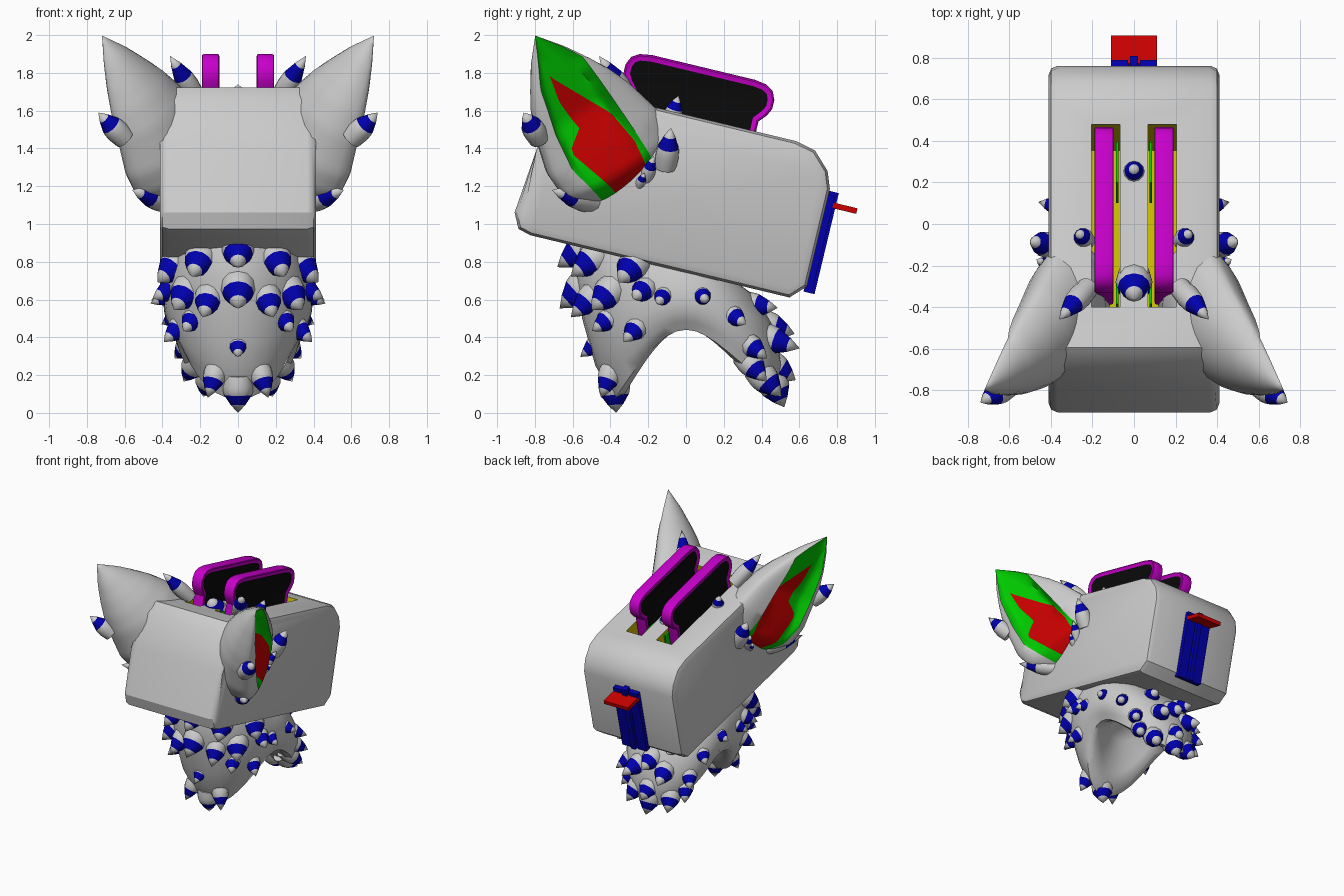
import bpy, bmesh, math
from mathutils import Vector, Matrix

cube = bpy.data.objects.get("Cube")
if cube:
    bpy.data.objects.remove(cube, do_unlink=True)


def material(name, rgb):
    m = bpy.data.materials.new(name)
    m.use_nodes = True
    m.diffuse_color = (*rgb, 1)
    m.node_tree.nodes["Principled BSDF"].inputs["Base Color"].default_value = (*rgb, 1)
    return m


GREY = material("light grey", (0.6, 0.6, 0.6))
BLUE = material("deep blue", (0, 0, 0.42))
RED = material("red", (0.6, 0, 0))
GREEN = material("green", (0, 0.6, 0))
MAGENTA = material("magenta", (0.58, 0, 0.6))
BLACK = material("black", (0.003, 0.003, 0.003))
YELLOW = material("yellow", (0.6, 0.5, 0))

TILT = Matrix.Rotation(math.radians(-13.5), 4, 'X')


def smooth(ob, angle):
    bpy.ops.object.select_all(action='DESELECT')
    ob.select_set(True)
    bpy.context.view_layer.objects.active = ob
    bpy.ops.object.shade_smooth_by_angle(angle=math.radians(angle))


def finish(name, bm, mats, angle=35):
    bmesh.ops.remove_doubles(bm, verts=bm.verts, dist=1e-5)
    bmesh.ops.recalc_face_normals(bm, faces=bm.faces)
    mesh = bpy.data.meshes.new(name)
    bm.to_mesh(mesh)
    bm.free()
    for m in mats:
        mesh.materials.append(m)
    ob = bpy.data.objects.new(name, mesh)
    bpy.context.collection.objects.link(ob)
    if angle:
        smooth(ob, angle)
    return ob


def interp(knots, s):
    for (a, va), (b, vb) in zip(knots, knots[1:]):
        if s <= b:
            return va + (vb - va) * max(0, (s - a) / (b - a))
    return knots[-1][1]


def loft(bm, rings, mat=lambda i, k: 0):
    """Skin a stack of closed rings and cap both ends."""
    vs = [[bm.verts.new(p) for p in ring] for ring in rings]
    n = len(vs[0])
    for i in range(len(vs) - 1):
        for k in range(n):
            j = (k + 1) % n
            f = bm.faces.new((vs[i][k], vs[i][j], vs[i + 1][j], vs[i + 1][k]))
            f.material_index = mat(i, k)
    bm.faces.new(vs[0])
    bm.faces.new(vs[-1])


def slab(bm, profile, x0, x1):
    """Extrude a (y, z) profile across x."""
    loft(bm, [[(x, y, z) for y, z in profile] for x in (x0, x1)])


def box(bm, x0, x1, y0, y1, z0, z1):
    slab(bm, [(y0, z0), (y1, z0), (y1, z1), (y0, z1)], x0, x1)


# Toaster body: chamfered profile, bevelled side edges, tilted nose up
body_profile = [(-1.13, 0.82), (-1.09, 0.74), (-1.02, 0.722), (0.39, 0.722), (0.466, 0.8),
                (0.464, 1.33), (0.43, 1.42), (0.34, 1.51), (0.23, 1.535), (-0.98, 1.535),
                (-1.05, 1.45), (-1.095, 1.17)]
bm = bmesh.new()
slab(bm, body_profile, -0.412, 0.412)
rim = [e for e in bm.edges if abs(e.verts[0].co.x - e.verts[1].co.x) < 0.01]
bmesh.ops.bevel(bm, geom=rim, offset=0.045, segments=2, profile=0.5, affect='EDGES')
body = finish("toaster_body", bm, [GREY, YELLOW], None)

# Bread slots cut through the top
bm = bmesh.new()
for x0, x1 in ((-0.205, -0.067), (0.067, 0.205)):
    box(bm, x0, x1, -0.78, 0.125, 1.0, 1.8)
cutter = finish("slot_cutter", bm, [YELLOW], None)
cutter.hide_render = True
cut = body.modifiers.new("slots", 'BOOLEAN')
cut.operation, cut.solver, cut.object = 'DIFFERENCE', 'EXACT', cutter
bpy.context.view_layer.objects.active = body
bpy.ops.object.modifier_apply(modifier=cut.name)
bpy.data.objects.remove(cutter, do_unlink=True)
for f in body.data.polygons:
    c = f.center
    f.material_index = int(0.05 < abs(c.x) < 0.21 and -0.8 < c.y < 0.13 and 0.9 < c.z < 1.52)
smooth(body, 30)
body.matrix_world = TILT

# Toast slices with a crust rim and dark inset faces
half = [(0.35, 1.2), (0.35, 1.59), (0.385, 1.63), (0.405, 1.67), (0.405, 1.72),
        (0.385, 1.765), (0.345, 1.79), (0.28, 1.8)]
toast_profile = [(-0.337 + y, z) for y, z in half] + [(-0.337 - y, z) for y, z in reversed(half)]
for side, sx in (("left", 1), ("right", -1)):
    bm = bmesh.new()
    slab(bm, toast_profile, sx * 0.145 - 0.046, sx * 0.145 + 0.046)
    bmesh.ops.recalc_face_normals(bm, faces=bm.faces)
    rims = [e for f in bm.faces if abs(f.normal.x) > 0.9 for e in f.edges]
    bmesh.ops.bevel(bm, geom=rims, offset=0.01, segments=2, profile=0.5, affect='EDGES')
    faces = [f for f in bm.faces if len(f.verts) > 8]
    bmesh.ops.inset_individual(bm, faces=faces, thickness=0.025, depth=-0.008)
    for f in faces:
        f.material_index = 1
    finish("toast_" + side, bm, [MAGENTA, BLACK]).matrix_world = TILT

# Wire guides inside the slots
bm = bmesh.new()
for sx in (-1, 1):
    for y0, y1 in ((-0.76, -0.66), (-0.16, 0.04)):
        box(bm, sx * 0.08 - 0.006, sx * 0.08 + 0.006, y0, y1, 1.1, 1.52)
finish("slot_guides", bm, [GREEN], None).matrix_world = TILT

# Lever track and lever on the back
bm = bmesh.new()
for x0, x1, y1, z1 in ((-0.11, -0.03, 0.5, 1.3), (0.03, 0.11, 0.5, 1.3),
                       (-0.11, 0.11, 0.475, 1.3), (-0.02, 0.02, 0.515, 1.32)):
    box(bm, x0, x1, 0.455, y1, 0.77, z1)
finish("lever_track", bm, [BLUE], None).matrix_world = TILT
bm = bmesh.new()
box(bm, -0.11, 0.11, 0.49, 0.63, 1.235, 1.265)
finish("lever", bm, [RED], None).matrix_world = TILT

# Ears: curved tapering lofts; limits across the ear vary from base to tip
WIDTH = [(-0.12, 0.18), (-0.05, 0.28), (0.03, 0.33), (0.15, 0.335), (0.36, 0.28),
         (0.48, 0.23), (0.58, 0.175), (0.7, 0.1), (0.83, 0)]
SPINE = [(-0.12, 0.27), (0, 0.4), (0.15, 0.46), (0.36, 0.53), (0.6, 0.63), (0.83, 0.72)]
OPEN_LOW = [(-0.12, -0.18), (0.15, -0.24), (0.35, -0.21), (0.585, -0.14), (0.83, 0)]
RED_LOW = [(-0.12, -0.1), (0.0, -0.13), (0.2, -0.18), (0.235, -0.165), (0.29, -0.07),
           (0.46, -0.08), (0.6, -0.05)]
RED_HIGH = [(-0.12, 0.08), (0.1, 0.12), (0.28, 0.11), (0.6, -0.05)]
U, V = Vector((-0.3, 0.84, 0.54)), Vector((-0.876, -0.44, 0.17))
ROWS, SPLIT, BACKS = 30, 4, 22
stations = [-0.12 + 0.95 * i / ROWS for i in range(ROWS + 1)]


def ear_ring(s, sx):
    w = max(interp(WIDTH, s), 1e-6)
    stops = [max(-0.92 * w, interp(OPEN_LOW, s)), interp(RED_LOW, s),
             interp(RED_HIGH, s), min(0.92 * w, 0.145)]
    stops[1] = min(max(stops[1], stops[0] + 0.05 * w), stops[3])
    stops[2] = min(max(stops[2], stops[1]), stops[3] - 0.02 * w)
    dish = min(1, max(0, s / 0.35))
    section = []
    # Opening strips: green, red, green
    for a, b in zip(stops, stops[1:]):
        for n in range(SPLIT):
            u = a + (b - a) * n / SPLIT
            edge = (u - stops[0]) / (stops[3] - stops[0])
            bump = dish * min(1, 3 * math.sin(math.pi * min(1, max(0, edge))))
            rim_depth = -0.35 * math.sqrt(max(0, 1 - (u / w) ** 2))
            section.append((u / w, rim_depth * (1 - bump) + 0.05 * bump))
    # Rounded outer shell back to the first edge
    start = -math.acos(stops[3] / w)
    end = math.tau - math.acos(stops[0] / w)
    for n in range(BACKS):
        t = start + (end - start) * n / BACKS
        d = math.sin(t)
        section.append((math.cos(t), d if d > 0 else 0.35 * d))
    mid = Vector((interp(SPINE, s), -0.35 - 0.54 * s, 1.3 + 0.84 * s))
    ring = [mid + U * w * c + V * w * 0.9 * d for c, d in section]
    return [(p.x * sx, p.y, p.z) for p in ring]


def ear_colour(i, k):
    if k >= 3 * SPLIT:
        return 0
    return 2 if k // SPLIT == 1 and stations[i + 1] < 0.62 else 1


for side, sx in (("left", 1), ("right", -1)):
    bm = bmesh.new()
    loft(bm, [ear_ring(s, sx) for s in stations], ear_colour)
    finish("ear_" + side, bm, [GREY, GREEN, RED], 50)

# Fur mantle: front, side and back outlines (radius, height) blended around the neck
FRONT = [(0.56, 0.95), (0.59, 0.75), (0.55, 0.5), (0.48, 0.25), (0.38, 0.07)]
SIDE = [(0.33, 0.82), (0.38, 0.72), (0.4, 0.62), (0.39, 0.53), (0.33, 0.44)]
BACK = [(0.2, 0.72), (0.37, 0.62), (0.47, 0.45), (0.51, 0.25), (0.48, 0.1)]


def mantle(angle, t, shrink=1.0, lift=0.0):
    c = math.cos(angle)
    lobe, w = (FRONT if c > 0 else BACK), c * c
    grid = [i / 4 for i in range(5)]
    r, z = (w * interp(list(zip(grid, [p[n] for p in lobe])), t)
            + (1 - w) * interp(list(zip(grid, [p[n] for p in SIDE])), t) for n in (0, 1))
    z = z * (1 - lift) + 0.58 * lift
    return Vector((math.sin(angle) * r * shrink, -c * r * shrink, z))


rows = [(i / 8, 1, 0) for i in range(9)]
rows += [(1, 0.86, 0.05), (1, 0.7, 0.3), (1, 0.5, 0.8), (1, 0.2, 1)]
bm = bmesh.new()
loft(bm, [[mantle(math.tau * k / 40, *row) for k in range(40)] for row in rows])
finish("fur_mantle", bm, [GREY], 60)


# Pointed tufts with a blue band below a grey tip
def tuft(bm, base, tip, radius):
    base, tip = Vector(base), Vector(tip)
    axis = tip - base
    turn = axis.to_track_quat('Z', 'Y')
    rings = []
    for f, r in ((-0.4, 0.95), (0, 1.05), (0.2, 1), (0.32, 0.93), (0.69, 0.5), (1, 0)):
        rings.append([base + axis * f + turn @ Vector((math.cos(a), math.sin(a), 0)) * radius * r
                      for a in (math.tau * k / 12 for k in range(12))])
    loft(bm, rings, lambda i, k: int(i == 3))


# Mantle tufts: angle from the front, position down the fur, length, radius, droop
MANTLE_TUFTS = [
    (0, .13, .18, .085, .7), (22, .18, .18, .085, .7), (50, .2, .17, .085, .7),
    (0, .36, .18, .09, .9), (17, .42, .17, .075, .9), (34, .4, .17, .085, .8),
    (58, .4, .15, .065, .4), (30, .56, .14, .06, .6), (50, .72, .15, .06, .7),
    (72, .5, .13, .05, .4), (0, .66, .12, .05, .8),
    (103, .5, .12, .05, .2), (128, .6, .14, .055, .4), (142, .78, .15, .06, .6),
    (160, .35, .16, .065, .1), (165, .6, .2, .075, .3), (180, .5, .16, .075, .3),
    (146, .95, .15, .065, .9), (160, .97, .15, .075, 1), (180, .8, .14, .075, .6)]
bm = bmesh.new()
for deg, t, length, radius, droop in MANTLE_TUFTS:
    for sx in ((1,) if deg in (0, 180) else (1, -1)):
        a = math.radians(deg) * sx
        out = Vector((math.sin(a), -math.cos(a), -droop)).normalized()
        p = mantle(a, t) - out * 0.05
        tuft(bm, p, p + out * length, radius)
# Hanging points at the bottom of the front and back lobes
for sx in (-1, 1):
    tuft(bm, (sx * 0.12, -0.4, 0.21), (sx * 0.16, -0.45, 0.08), 0.06)
tuft(bm, (0, -0.38, 0.14), (0, -0.37, 0.0), 0.08)
tuft(bm, (0, 0.46, 0.16), (0, 0.52, 0.03), 0.08)
finish("mantle_tufts", bm, [GREY, BLUE], 60)

# Tufts on the ears and on top of the body
HEAD_TUFTS = [
    ((.64, -.8, 1.49), (.74, -.86, 1.59), .06), ((.42, -.55, 1.13), (.56, -.71, 1.18), .06),
    ((.26, -.35, 1.73), (.36, -.46, 1.89), .055), ((.42, -.1, 1.36), (.5, -.08, 1.51), .06),
    ((.41, -.2, 1.27), (.47, -.17, 1.36), .035), ((.41, -.24, 1.22), (.46, -.22, 1.27), .025),
    ((.24, -.07, 1.58), (.27, -.04, 1.68), .045)]
bm = bmesh.new()
for (x, y, z), (tx, ty, tz), radius in HEAD_TUFTS:
    for sx in (-1, 1):
        tuft(bm, (x * sx, y, z), (tx * sx, ty, tz), radius)
tuft(bm, (0, -0.28, 1.6), (0, -0.36, 1.74), 0.085)
tuft(bm, (0, 0.25, 1.5), (0, 0.27, 1.6), 0.05)
finish("head_tufts", bm, [GREY, BLUE], 60)
